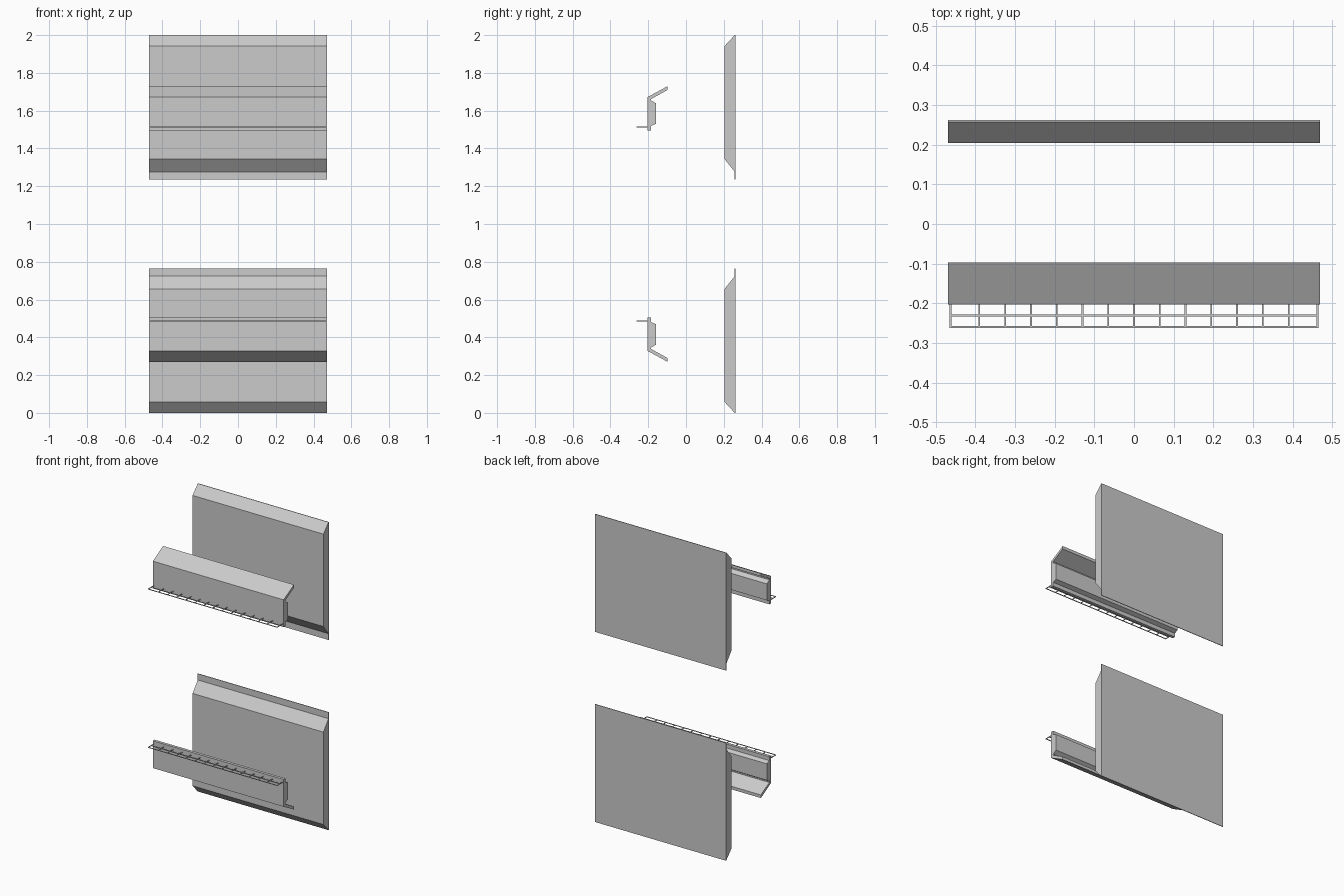
import bpy, bmesh
from mathutils import Matrix

if "Cube" in bpy.data.objects:
    bpy.data.objects.remove(bpy.data.objects["Cube"])

HALF = 0.47    # half length along x
MID = 1.0      # upper and lower sets mirror about this height


def finish(name, bm):
    """Make the object with its origin at mid height and mirror it downwards."""
    bmesh.ops.recalc_face_normals(bm, faces=bm.faces)
    me = bpy.data.meshes.new(name)
    bm.to_mesh(me)
    bm.free()
    ob = bpy.data.objects.new(name, me)
    ob.location.z = MID
    bpy.context.collection.objects.link(ob)
    mod = ob.modifiers.new("lower_copy", 'MIRROR')
    mod.use_axis = (False, False, True)
    mod.use_mirror_merge = False
    return ob


def extrude_profile(name, profile):
    """Sweep a (y, z) profile along x."""
    bm = bmesh.new()
    face = bm.faces.new([bm.verts.new((-HALF, y, z - MID)) for y, z in profile])
    new = bmesh.ops.extrude_face_region(bm, geom=[face])["geom"]
    bmesh.ops.translate(bm, vec=(2 * HALF, 0, 0),
                        verts=[v for v in new if isinstance(v, bmesh.types.BMVert)])
    return finish(name, bm)


# Back panels with bevelled edges and a thin flange
extrude_profile("back_panel", [
    (0.262, 2.0), (0.258, 2.0), (0.205, 1.943), (0.205, 1.343),
    (0.258, 1.276), (0.258, 1.235), (0.262, 1.235)])

# Front rails with a slanted lip and a raised rib behind
extrude_profile("front_rail", [
    (-0.203, 1.495), (-0.203, 1.672), (-0.097, 1.73), (-0.097, 1.71),
    (-0.184, 1.662), (-0.184, 1.654), (-0.158, 1.638), (-0.158, 1.531),
    (-0.184, 1.52), (-0.184, 1.495)])

# Wire racks: long rods and cross rods
bm = bmesh.new()
W, Z = 0.004, 1.514


def rod(x, y, sx, sy):
    mat = Matrix.Translation((x, y, Z - MID)) @ Matrix.Diagonal((sx, sy, W, 1))
    bmesh.ops.create_cube(bm, size=1, matrix=mat)


for y in (-0.231, -0.26):
    rod(0, y, 0.93, W)
for x in [-0.463] + [i * 0.065 for i in range(-6, 7)] + [0.463]:
    rod(x, -0.231, W, 0.058)
finish("wire_rack", bm)
